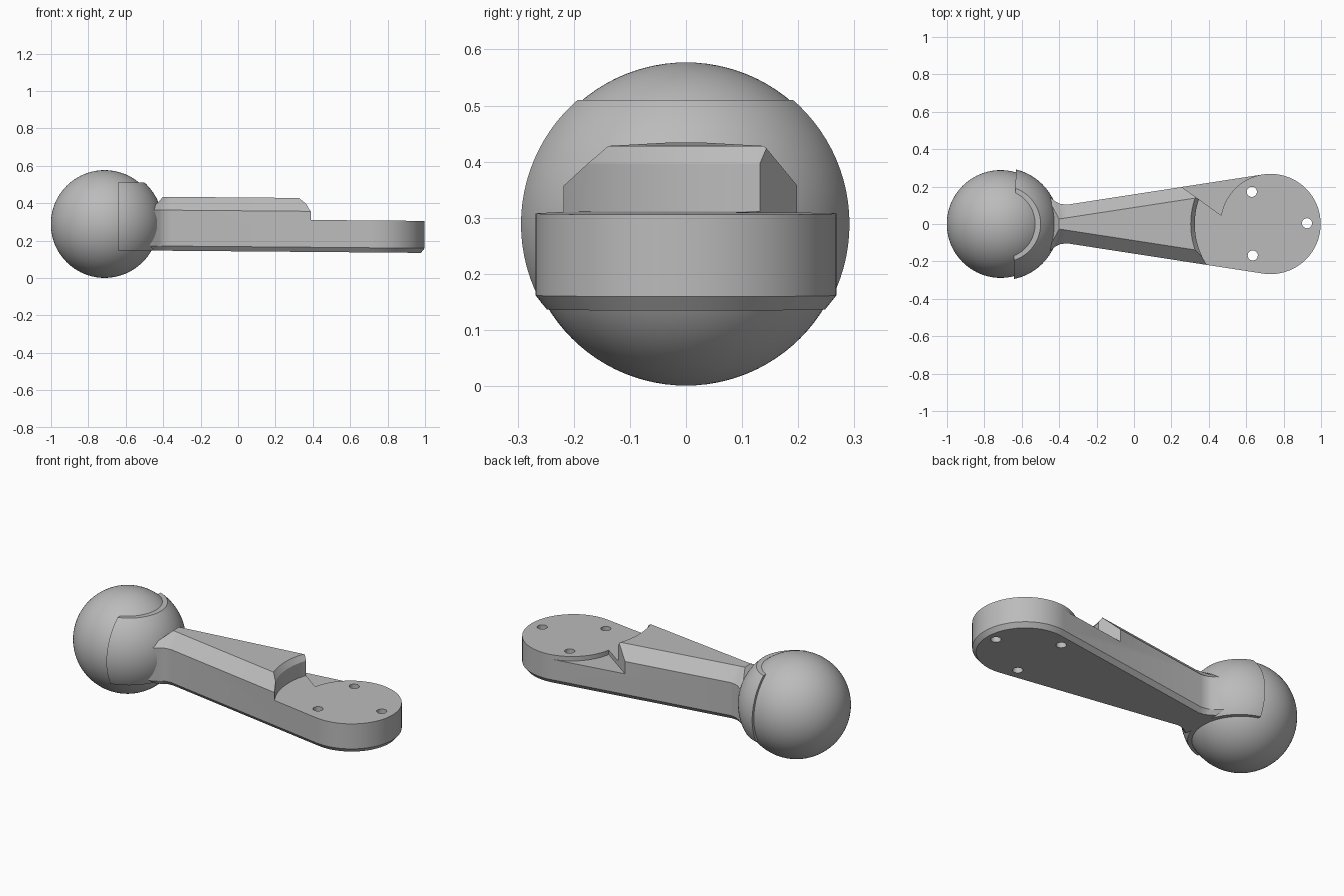
import bpy, bmesh
from math import sin, cos, pi, radians
from mathutils import Matrix, Vector

cube = bpy.data.objects.get("Cube")
if cube:
    bpy.data.objects.remove(cube)

grey = bpy.data.materials.new("plain_grey")
grey.use_nodes = True
colour = (0.5, 0.5, 0.5, 1)
grey.diffuse_color = colour
grey.node_tree.nodes["Principled BSDF"].inputs["Base Color"].default_value = colour

PAD_X, PAD_R = 0.73, 0.268
TILT = 0.0085          # the arm drops slightly towards the pad
BALL = Vector((-0.713, 0, 0.289))


def add_object(name, bm):
    bmesh.ops.recalc_face_normals(bm, faces=bm.faces[:])
    mesh = bpy.data.meshes.new(name)
    bm.to_mesh(mesh)
    bm.free()
    mesh.materials.append(grey)
    obj = bpy.data.objects.new(name, mesh)
    bpy.context.collection.objects.link(obj)
    return obj


def loft(name, rings):
    """Solid through rings given as (height, list of xy points)."""
    bm = bmesh.new()
    loops = [[bm.verts.new((x, y, z - TILT * x)) for x, y in pts] for z, pts in rings]
    n = len(loops[0])
    for low, high in zip(loops, loops[1:]):
        for i in range(n):
            j = (i + 1) % n
            bm.faces.new((low[i], low[j], high[j], high[i]))
    bm.faces.new(loops[0][::-1])
    bm.faces.new(loops[-1])
    return add_object(name, bm)


def circle(x, y, r, n):
    return [(x + r * cos(2 * pi * i / n), y + r * sin(2 * pi * i / n)) for i in range(n)]


def arm_outline(inset):
    """Flared neck, tapering sides and round pad, moved inwards by inset."""
    side = []
    for x, w in [(-0.47, 0.155), (-0.44, 0.137), (-0.42, 0.12), (-0.395, 0.108), (-0.36, 0.103)]:
        t = inset / 0.07
        goal_x = -0.40 + (x + 0.47) * 0.36
        goal_w = 0.033 + 0.154 * (goal_x + 0.36)
        side.append((x + t * (goal_x - x), w + t * (goal_w - w)))
    r = PAD_R - inset
    arc = [(PAD_X + r * cos(radians(a)), r * sin(radians(a)))
           for a in [-98.5 + 197 * i / 48 for i in range(49)]]
    return [(x, -w) for x, w in side] + arc + [(x, w) for x, w in reversed(side)]


# Arm with bottom chamfer and bevelled ridge
arm = loft("arm", [(0.143, arm_outline(0.02)), (0.168, arm_outline(0)),
                   (0.36, arm_outline(0)), (0.431, arm_outline(0.07))])

# Cutter that lowers the pad and ends the ridge in a hollow arc
cutters = [loft("pad_cutter", [(z, circle(PAD_X, 0, r, 128)) for z, r in
                               [(0.314, 0.405), (0.40, 0.405), (0.50, 0.475)]])]

# Cutter for the shallow notch beside the pad
arc = [(PAD_X + PAD_R * cos(radians(a)), PAD_R * sin(radians(a))) for a in range(170, 97, -3)]
notch = [(0.05, 0.345)] + arc + [(0.69, 0.4), (0.4, 0.5)]
cutters.append(loft("notch_cutter", [(0.288, notch), (0.6, notch)]))

# Screw hole cutters
for x, y in [(0.63, 0.172), (0.925, 0.004), (0.635, -0.168)]:
    hole = circle(x, y, 0.027, 32)
    cutters.append(loft("hole_cutter", [(0, hole), (0.6, hole)]))

for cutter in cutters:
    cutter.hide_render = True
    mod = arm.modifiers.new("cut", "BOOLEAN")
    mod.operation = "DIFFERENCE"
    mod.solver = "EXACT"
    mod.object = cutter
bpy.context.view_layer.objects.active = arm
for mod in list(arm.modifiers):
    bpy.ops.object.modifier_apply(modifier=mod.name)
for cutter in cutters:
    bpy.data.objects.remove(cutter)


def sphere(centre, r):
    bm = bmesh.new()
    bmesh.ops.create_uvsphere(bm, u_segments=96, v_segments=48, radius=r,
                              matrix=Matrix.Translation(centre))
    return bm


# Ball
ball = add_object("ball", sphere(BALL, 0.288))

# Socket shell: a slightly larger sphere trimmed at the back, top and bottom
bm = sphere(BALL + Vector((0.011, 0, 0)), 0.3)
for point, normal in [((-0.637, 0, 0), (-1, 0.02, 0)),
                      ((0, 0, 0.51), (0, 0, 1)), ((0, 0, 0.147), (0, 0, -1))]:
    bmesh.ops.bisect_plane(bm, geom=bm.verts[:] + bm.edges[:] + bm.faces[:],
                           plane_co=point, plane_no=normal, clear_outer=True)
    bmesh.ops.holes_fill(bm, edges=[e for e in bm.edges if e.is_boundary], sides=0)
shell = add_object("socket_shell", bm)

# Smooth shading that keeps hard edges
bpy.ops.object.select_all(action="DESELECT")
for obj in (arm, ball, shell):
    obj.select_set(True)
bpy.context.view_layer.objects.active = arm
bpy.ops.object.shade_smooth_by_angle(angle=radians(25))
